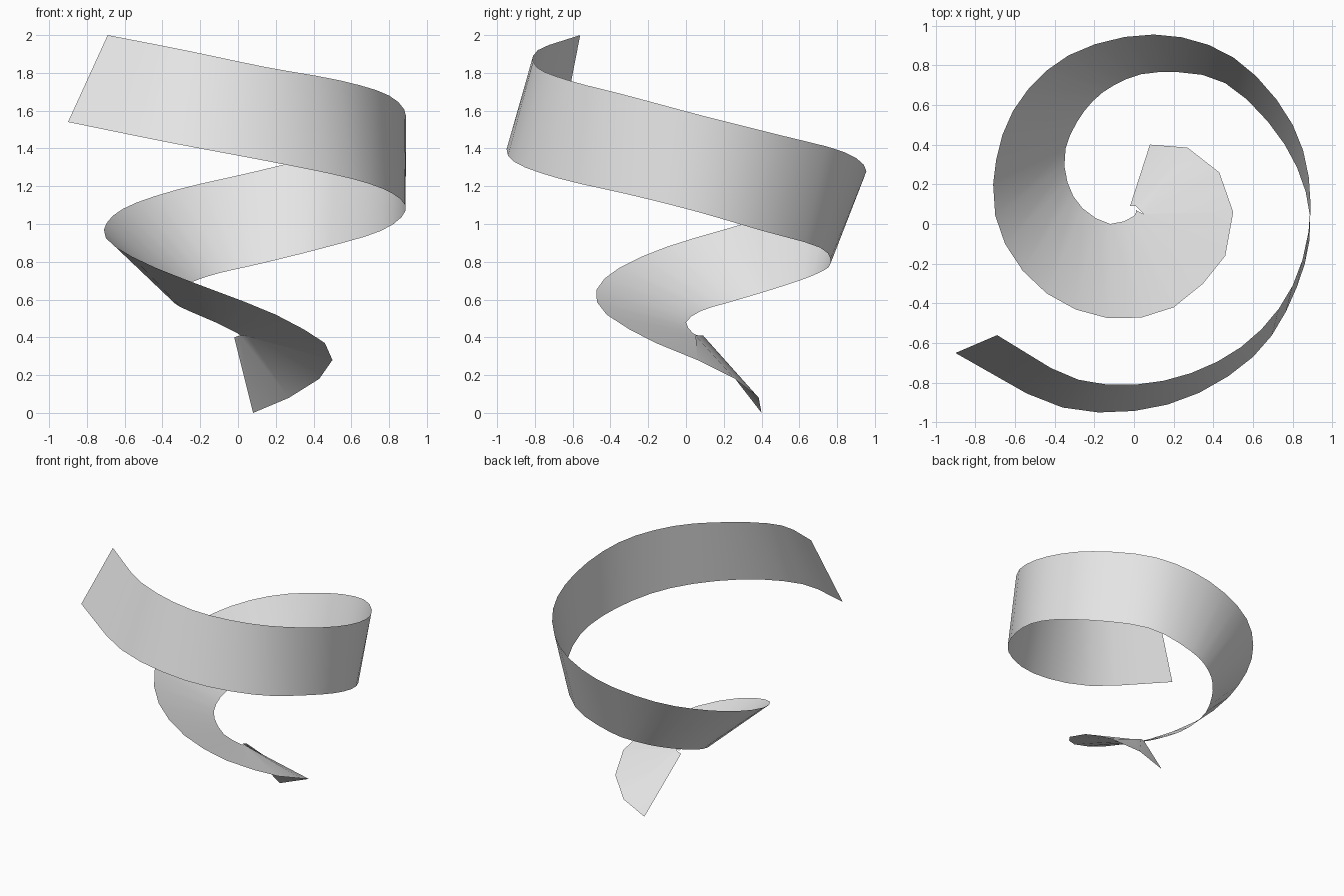
import bpy
import bmesh
from mathutils import Vector

if "Cube" in bpy.data.objects:
    bpy.data.objects.remove(bpy.data.objects["Cube"], do_unlink=True)

# Cross-sections of the ribbon from foot to tip: (leading edge), (trailing edge)
SECTIONS = [
    ((.08, .4, 0), (-.02, .09, .4)),
    ((.27, .385, .08), (.01, .09, .41)),
    ((.43, .26, .18), (.05, .05, .41)),
    ((.5, .06, .28), (.03, .05, .41)),
    ((.46, -.16, .37), (.01, .07, .41)),
    ((.2, -.42, .52), (0, .04, .42)),
    ((-.13, -.475, .65), (-.12, 0, .48)),
    ((-.44, -.35, .77), (-.26, .08, .54)),
    ((-.65, -.1, .88), (-.335, .21, .58)),
    ((-.71, .2, .97), (-.345, .38, .63)),
    ((-.61, .57, 1.08), (-.25, .57, .69)),
    ((-.33, .85, 1.18), (-.1, .7, .74)),
    ((.1, .955, 1.28), (.12, .765, .79)),
    ((.5, .84, 1.38), (.46, .71, .875)),
    ((.8, .5, 1.47), (.76, .4, .965)),
    ((.89, .1, 1.57), (.887, .04, 1.07)),
    ((.8, -.31, 1.68), (.82, -.32, 1.16)),
    ((.54, -.62, 1.76), (.6, -.67, 1.24)),
    ((.15, -.79, 1.83), (.17, -.91, 1.33)),
    ((-.28, -.785, 1.92), (-.36, -.925, 1.43)),
    ((-.69, -.56, 2), (-.9, -.65, 1.54)),
]


def spline_point(before, start, end, after, t):
    """Smooth curve from start to end, guided by the neighbouring points."""
    return (start * 2 + (end - before) * t
            + (before * 2 - start * 5 + end * 4 - after) * t ** 2
            + (start * 3 - before - end * 3 + after) * t ** 3) / 2


def smooth_edge(points):
    """Resample one edge: coarse at the foot, finer along the sweep."""
    points = [Vector(p) for p in points]
    padded = ([points[0] * 2 - points[1]] + points
              + [points[-1] * 2 - points[-2]])
    result = []
    for i in range(len(points) - 1):
        steps = 1 if i < 4 else 2 if i < 9 else 3
        for s in range(steps):
            result.append(spline_point(*padded[i:i + 4], s / steps))
    return result + [points[-1]]


def make_material(name, colour):
    material = bpy.data.materials.new(name)
    material.use_nodes = True
    material.diffuse_color = colour
    shader = next(n for n in material.node_tree.nodes
                  if n.type == 'BSDF_PRINCIPLED')
    shader.inputs["Base Color"].default_value = colour
    return material


# Spiral ribbon: a single twisting sheet spanning the two edges
leading, trailing = (smooth_edge(edge) for edge in zip(*SECTIONS))
bm = bmesh.new()
rungs = [(bm.verts.new(a), bm.verts.new(b)) for a, b in zip(leading, trailing)]
for (a, b), (next_a, next_b) in zip(rungs, rungs[1:]):
    face = bm.faces.new((a, b, next_b, next_a))
    face.smooth = True

mesh = bpy.data.meshes.new("spiral_ribbon")
bm.to_mesh(mesh)
bm.free()
mesh.materials.append(make_material("light grey", (.8, .8, .8, 1)))
ribbon = bpy.data.objects.new("spiral_ribbon", mesh)
bpy.context.collection.objects.link(ribbon)
